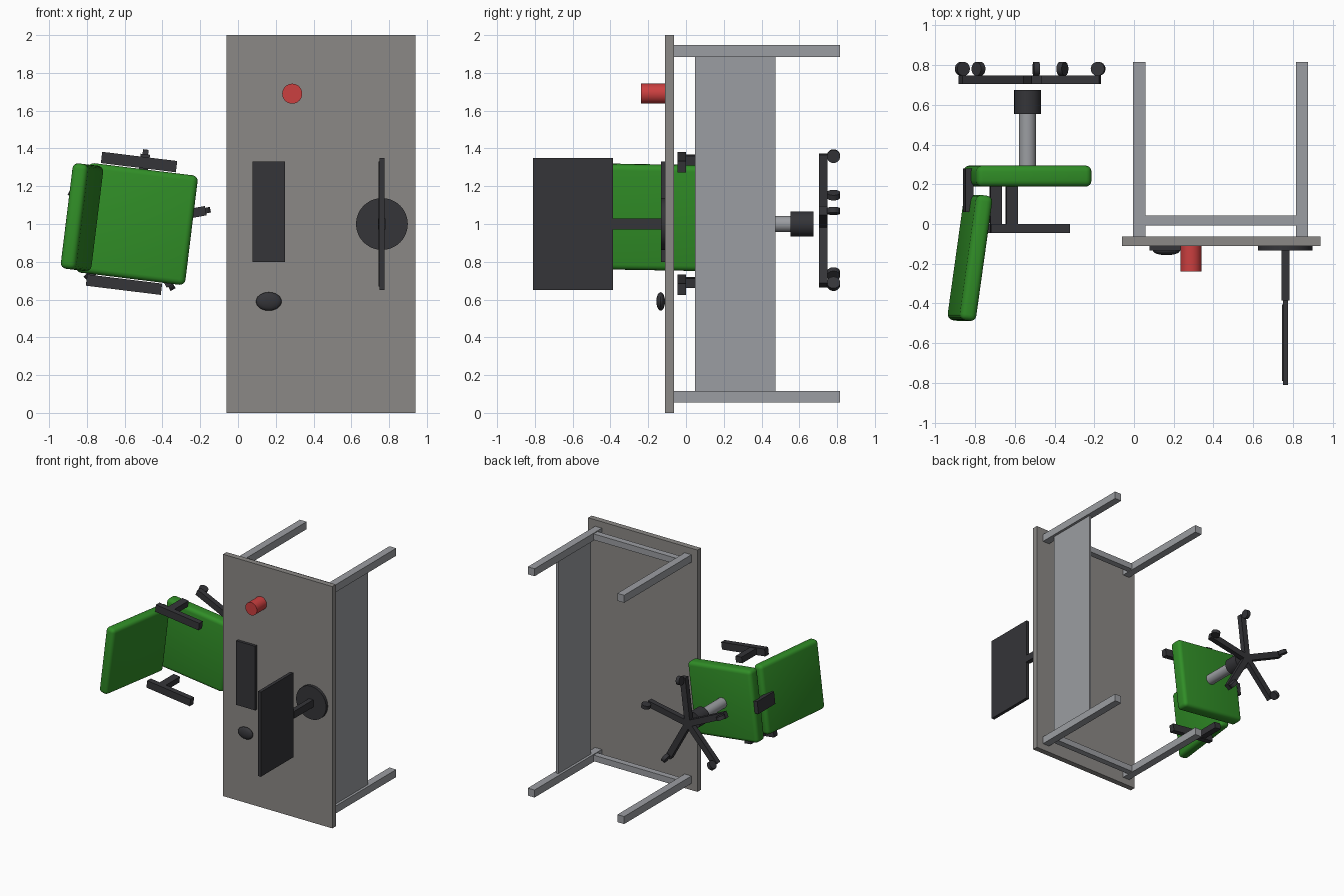
import bpy, bmesh
from math import radians, cos, sin
from mathutils import Matrix, Vector

if "Cube" in bpy.data.objects:
    bpy.data.objects.remove(bpy.data.objects["Cube"])

# The furniture is modelled upright, then tipped so its "up" points to -y
TIP = Matrix.Rotation(radians(90), 4, 'X')
CHAIR = TIP @ Matrix.Translation((-0.536, 1.0, 0)) @ Matrix.Rotation(radians(-7), 4, 'Z')


def material(name, rgb):
    m = bpy.data.materials.new(name)
    m.diffuse_color = (*rgb, 1)
    m.use_nodes = True
    m.node_tree.nodes["Principled BSDF"].inputs["Base Color"].default_value = m.diffuse_color
    return m


GREEN = material("green_fabric", (0.03, 0.27, 0.02))
BLACK = material("black_plastic", (0.035, 0.035, 0.04))
RED = material("red_ceramic", (0.6, 0.05, 0.05))
TOP = material("desk_laminate", (0.26, 0.25, 0.24))
STEEL = material("grey_steel", (0.33, 0.34, 0.36))


def finish(name, bm, matrix, mat, smooth=False):
    me = bpy.data.meshes.new(name)
    bm.to_mesh(me)
    bm.free()
    ob = bpy.data.objects.new(name, me)
    bpy.context.collection.objects.link(ob)
    ob.matrix_world = matrix
    me.materials.append(mat)
    if smooth:
        bpy.ops.object.select_all(action='DESELECT')
        ob.select_set(True)
        bpy.context.view_layer.objects.active = ob
        bpy.ops.object.shade_smooth_by_angle(angle=radians(35))
    return ob


def box(name, lo, hi, mat, frame=TIP, rot=Matrix(), bevel=0):
    lo, hi = Vector(lo), Vector(hi)
    bm = bmesh.new()
    bmesh.ops.create_cube(bm, size=1)
    bmesh.ops.scale(bm, vec=hi - lo, verts=bm.verts)
    if bevel:
        bmesh.ops.bevel(bm, geom=bm.edges[:], offset=bevel, segments=4,
                        profile=0.5, affect='EDGES')
    m = frame @ Matrix.Translation((lo + hi) / 2) @ rot
    return finish(name, bm, m, mat, bevel > 0)


def cylinder(name, center, r, depth, mat, frame=TIP, rot=Matrix(), sides=32):
    bm = bmesh.new()
    bmesh.ops.create_cone(bm, cap_ends=True, segments=sides, radius1=r, radius2=r, depth=depth)
    return finish(name, bm, frame @ Matrix.Translation(center) @ rot, mat, True)


# Desk: top, legs, end rails and modesty panel
box("desk_top", (-0.06, 0, 0.064), (0.94, 2, 0.11), TOP)
for end, y in (("left", 1.885), ("right", 0.055)):
    for side, x in (("front", -0.005), ("back", 0.815)):
        box(f"desk_leg_{side}_{end}", (x, y, -0.815), (x + 0.062, y + 0.062, 0.064), STEEL)
    box(f"desk_rail_{end}", (0.057, y + 0.006, -0.043), (0.815, y + 0.056, 0.008), STEEL)
box("modesty_panel", (0.836, 0.117, -0.475), (0.856, 1.885, -0.047), STEEL)

# Things on the desk
box("keyboard", (0.077, 0.8, 0.11), (0.25, 1.33, 0.133), BLACK)
cylinder("mug", (0.287, 1.69, 0.174), 0.053, 0.128, RED)
bm = bmesh.new()
bmesh.ops.create_uvsphere(bm, u_segments=24, v_segments=12, radius=1)
bmesh.ops.scale(bm, vec=(0.068, 0.049, 0.023), verts=bm.verts)
finish("mouse", bm, TIP @ Matrix.Translation((0.163, 0.59, 0.134)), BLACK, True)

# Monitor
cylinder("monitor_base", (0.762, 1, 0.121), 0.137, 0.024, BLACK, sides=48)
box("monitor_stem", (0.742, 0.97, 0.13), (0.782, 1.03, 0.386), BLACK)
box("monitor_case", (0.749, 0.65, 0.386), (0.776, 1.35, 0.81), BLACK)
box("monitor_screen", (0.744, 0.67, 0.405), (0.75, 1.33, 0.79), BLACK)

# Chair cushions
box("seat", (-0.292, -0.292, -0.294), (0.292, 0.292, -0.188), GREEN, CHAIR, bevel=0.03)
box("backrest", (-0.334, -0.281, -0.147), (-0.25, 0.281, 0.489), GREEN, CHAIR,
    Matrix.Rotation(radians(-8), 4, 'Y'), bevel=0.03)
box("backrest_bracket", (-0.32, -0.05, -0.28), (-0.28, 0.05, -0.06), BLACK, CHAIR)

# Armrests
for side, s in (("left", 1), ("right", -1)):
    y = s * 0.327
    box(f"armrest_{side}", (-0.228, y - 0.03, 0), (0.172, y + 0.03, 0.046), BLACK, CHAIR)
    box(f"armrest_post_{side}", (-0.15, y - 0.025, -0.19), (-0.092, y + 0.025, 0), BLACK, CHAIR)

# Gas column and five-star base with castors
cylinder("gas_column", (0, 0, -0.43), 0.043, 0.28, STEEL, CHAIR)
cylinder("column_sleeve", (0, 0, -0.614), 0.067, 0.122, BLACK, CHAIR)
for i in range(5):
    spin = Matrix.Rotation(radians(90 + 72 * i), 4, 'Z')
    box(f"base_arm_{i + 1}", (0, -0.025, -0.748), (0.372, 0.025, -0.705), BLACK, CHAIR @ spin)
    cylinder(f"castor_{i + 1}", (0.362, 0, -0.781), 0.035, 0.03, BLACK, CHAIR @ spin,
             Matrix.Rotation(radians(90), 4, 'X'), sides=24)
